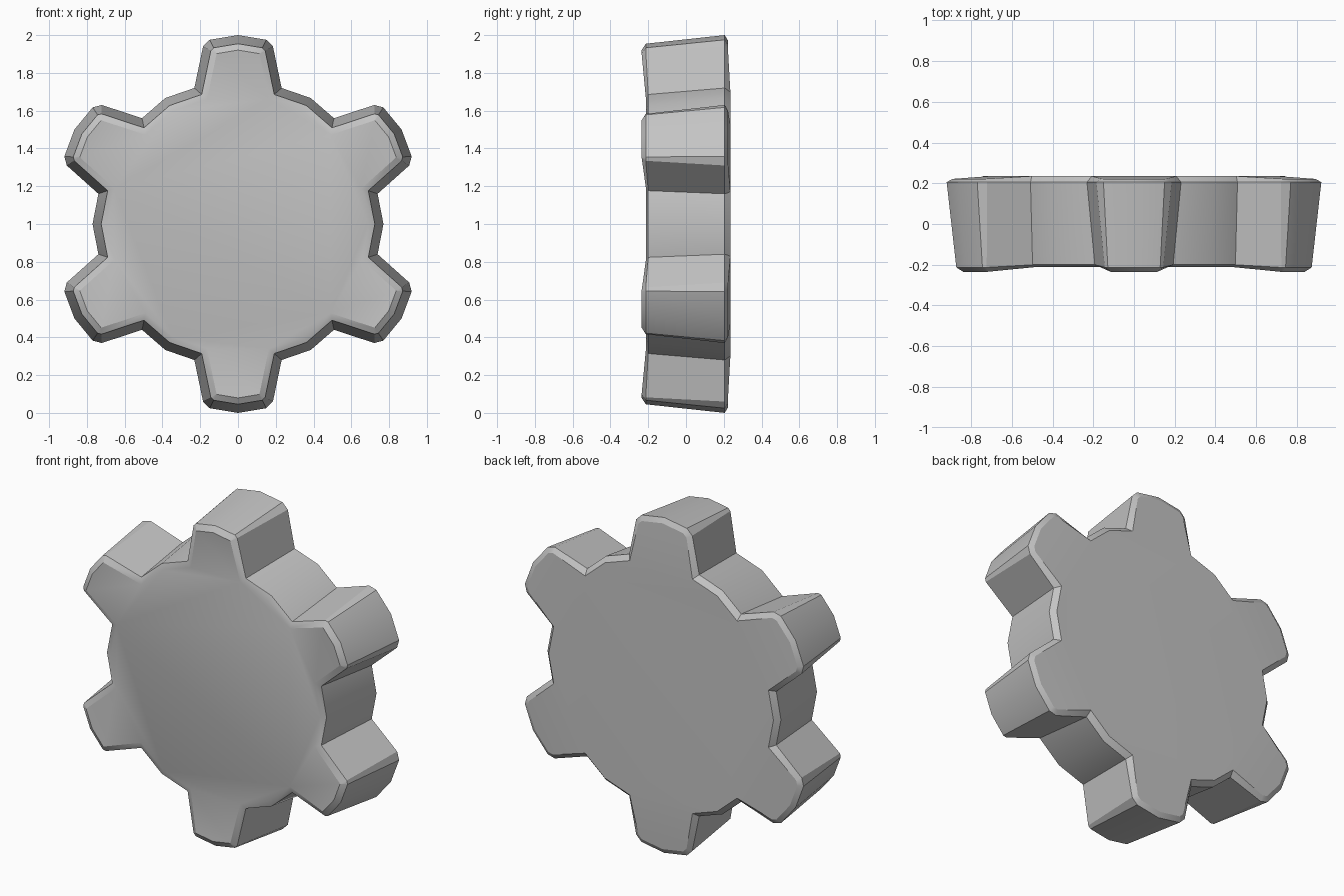
import bpy, bmesh, math
from mathutils import Vector, Matrix

cube = bpy.data.objects.get("Cube")
if cube:
    bpy.data.objects.remove(cube, do_unlink=True)

grey = bpy.data.materials.new("plain grey")
grey.use_nodes = True
colour = (0.55, 0.55, 0.55, 1)
grey.diffuse_color = colour
grey.node_tree.nodes["Principled BSDF"].inputs["Base Color"].default_value = colour

# One tooth and the middle of the valley after it, in x and z about the hub
TEETH = 6
half = [(0.15, 0.975), (0.185, 0.94), (0.231, 0.72)]
sector = [(-x, z) for x, z in reversed(half)] + [(0, 1)] + half + [(0.385, 0.667)]
STEP = len(sector)
outline = [Matrix.Rotation(-k * math.tau / TEETH, 2) @ Vector(p)
           for k in range(TEETH) for p in sector]
COUNT = len(outline)


def is_valley(i):
    return i % STEP in (0, STEP - 2, STEP - 1)


def inset(distance):
    """Move every side of the outline inwards by the same distance."""
    points = []
    for i, p in enumerate(outline):
        a = (p - outline[i - 1]).normalized()
        b = (outline[(i + 1) % COUNT] - p).normalized()
        na, nb = Vector((a.y, -a.x)), Vector((b.y, -b.x))
        points.append(p + (na + nb) * distance / (1 + na.dot(nb)))
    return points


bm = bmesh.new()


def ring(distance, y_tooth, y_valley):
    return [bm.verts.new((p.x, y_valley if is_valley(i) else y_tooth, p.y + 1))
            for i, p in enumerate(inset(distance))]


# Slightly dished rings from front to back: bevel, tapered wall, bevel
rings = [ring(0.078, -0.235, -0.212), ring(0.045, -0.213, -0.2),
         ring(0, 0.205, 0.205), ring(0.028, 0.222, 0.235)]
for r, s in zip(rings, rings[1:]):
    for i in range(COUNT):
        j = (i + 1) % COUNT
        bm.faces.new((r[i], r[j], s[j], s[i]))

# End caps: a flat core and one face for each tooth
for cap in (rings[0], rings[-1]):
    bm.faces.new([v for i, v in enumerate(cap) if is_valley(i)])
    for k in range(TEETH):
        bm.faces.new(cap[k * STEP:k * STEP + STEP - 1])

bmesh.ops.recalc_face_normals(bm, faces=bm.faces)
mesh = bpy.data.meshes.new("gear_knob")
bm.to_mesh(mesh)
bm.free()
mesh.materials.append(grey)
knob = bpy.data.objects.new("gear_knob", mesh)
bpy.context.collection.objects.link(knob)

bpy.ops.object.select_all(action='DESELECT')
knob.select_set(True)
bpy.context.view_layer.objects.active = knob
bpy.ops.object.shade_smooth_by_angle(angle=math.radians(28))
